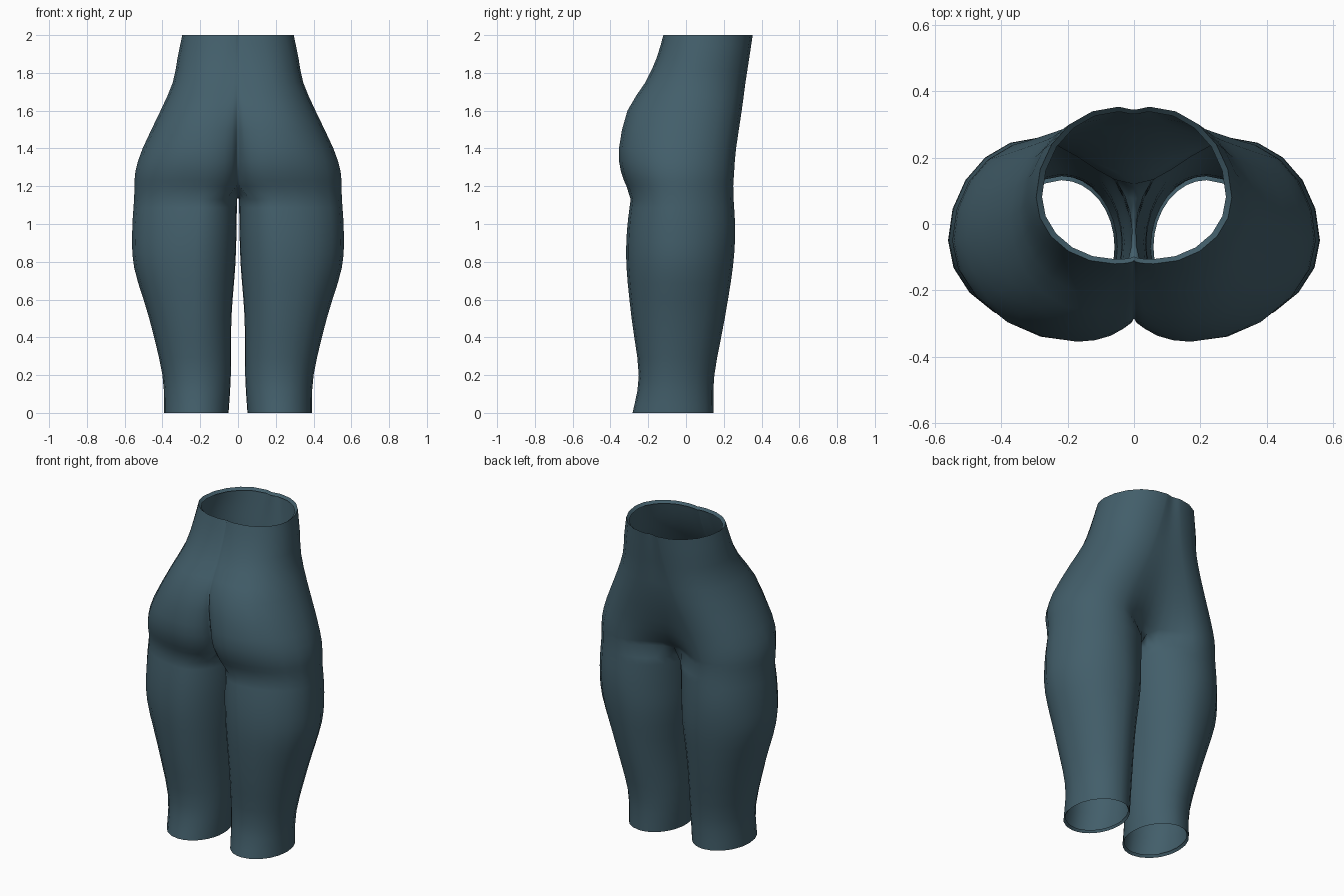
import bpy
import bmesh
from math import sin, cos, pi
from mathutils import Vector

if "Cube" in bpy.data.objects:
    bpy.data.objects.remove(bpy.data.objects["Cube"])

N, K = 5, 3   # segments per quarter arc, extra segments along the inner thigh

# z, outer x, outer y, rear peak x, rear peak y, rear cleft y, front peak x, front peak y, front centre y
HIPS = [
    (2.0, .295, .08, .06, -.12, -.11, .05, .353, .345),
    (1.88, .32, .07, .08, -.155, -.15, .07, .335, .33),
    (1.75, .345, .04, .11, -.215, -.21, .1, .315, .31),
    (1.6, .41, 0, .15, -.31, -.285, .15, .295, .29),
    (1.4, .505, -.04, .17, -.355, -.26, .24, .265, .235),
    (1.28, .543, -.05, .17, -.345, -.22, .28, .255, .18),
    (1.2, .548, -.05, .18, -.315, -.15, .29, .25, .12),
]
# z, outer x, outer y, rear peak x, rear peak y, inner x, inner y, front peak x, front peak y
LEGS = [
    (1.13, .55, -.05, .2, -.293, .006, -.02, .29, .252),
    (.96, .56, -.05, .22, -.313, .008, -.04, .29, .26),
    (.77, .55, -.05, .23, -.315, .015, -.04, .27, .248),
    (.5, .47, -.06, .23, -.288, .035, -.06, .25, .205),
    (.2, .4, -.07, .22, -.25, .038, -.06, .22, .15),
    (0, .392, -.07, .22, -.283, .05, -.07, .22, .145),
]


def refine(rows, steps):
    """Smoothly interpolate extra sections between the given ones."""
    out = []
    for i in range(len(rows) - 1):
        a, b, c, d = (rows[max(0, min(len(rows) - 1, i + k))] for k in (-1, 0, 1, 2))
        for s in range(steps):
            t = s / steps
            out.append([q + t * ((r - p) / 2 + t * ((p - 2.5 * q + 2 * r - e / 2)
                        + t * (1.5 * (q - r) + (e - p) / 2)))
                        for p, q, r, e in zip(a, b, c, d)])
    return out + [list(rows[-1])]


def arc(peak, side, u):
    """Quarter ellipse: level at the peak, running front to back at the side."""
    a = u * pi / 2
    return (peak[0] + (side[0] - peak[0]) * sin(a),
            side[1] + (peak[1] - side[1]) * cos(a))


def outer_arcs(rear, outer, front):
    pts = [arc(rear, outer, i / N) for i in range(1, N + 1)]
    return pts + [arc(front, outer, i / N) for i in range(N - 1, 0, -1)]


def hip_section(row):
    z, w, yo, xb, yb, cleft, xf, yf, belly = row
    pts = [arc((xb, yb), (0, cleft), 1 - i / N) for i in range(N + 1)]
    pts += outer_arcs((xb, yb), (w, yo), (xf, yf))
    for i in range(N + 1):
        u = i / N
        pts.append((xf * (1 - u), yf + (belly - yf) * u * u * (3 - 2 * u)))
    return [Vector((x, y, z)) for x, y in pts]


def leg_section(row):
    z, w, yo, xb, yb, xi, yi, xf, yf = row
    total = N + K
    pts = [arc((xb, yb), (xi, yi), i / total) for i in range(N, -1, -1)]
    pts += outer_arcs((xb, yb), (w, yo), (xf, yf))
    pts += [arc((xf, yf), (xi, yi), i / total) for i in range(total + 1)]
    pts += [arc((xb, yb), (xi, yi), i / total) for i in range(total - 1, N, -1)]
    return [Vector((x, y, z)) for x, y in pts]


def lip(section, centre, lift):
    """Edge turned slightly inward at an opening."""
    return [centre + (p - centre) * .94 + Vector((0, 0, lift)) for p in section]


def skin(bm, rows, closed):
    for upper, lower in zip(rows, rows[1:]):
        n = len(upper)
        for j in range(n if closed else n - 1):
            k = (j + 1) % n
            bm.faces.new((upper[j], lower[j], lower[k], upper[k]))


bm = bmesh.new()

# Hip half, open along the centre line
hips = [hip_section(r) for r in refine(HIPS, 2)]
hips.insert(0, lip(hips[0], Vector((0, .11, 2)), -.015))
hip_rows = [[bm.verts.new(p) for p in s] for s in hips]
skin(bm, hip_rows, False)

# Crotch seam closes the lowest hip section into a leg ring
start, end = hips[-1][-1], hips[-1][0]
seam = []
for i in range(1, 2 * K):
    t = i / (2 * K)
    seam.append(bm.verts.new(start.lerp(end, t) - Vector((0, 0, .06 * sin(pi * t)))))

# Leg, open at the cuff
legs = [leg_section(r) for r in refine(LEGS, 3)]
cuff_centre = sum(legs[-1], Vector()) / len(legs[-1])
legs.append(lip(legs[-1], cuff_centre, .015))
leg_rows = [[bm.verts.new(p) for p in s] for s in legs]
skin(bm, [hip_rows[-1] + seam] + leg_rows, True)

mesh = bpy.data.meshes.new("leggings")
bm.to_mesh(mesh)
bm.free()
leggings = bpy.data.objects.new("leggings", mesh)
bpy.context.collection.objects.link(leggings)

# Fabric colour
fabric = bpy.data.materials.new("slate_blue_fabric")
fabric.use_nodes = True
colour = (.055, .112, .144, 1)
fabric.diffuse_color = colour
fabric.node_tree.nodes["Principled BSDF"].inputs["Base Color"].default_value = colour
mesh.materials.append(fabric)

# Other half
mirror = leggings.modifiers.new("mirror", "MIRROR")
mirror.use_clip = True
mirror.merge_threshold = .001

bpy.context.view_layer.objects.active = leggings
leggings.select_set(True)
bpy.ops.object.shade_smooth_by_angle(angle=pi / 3)
